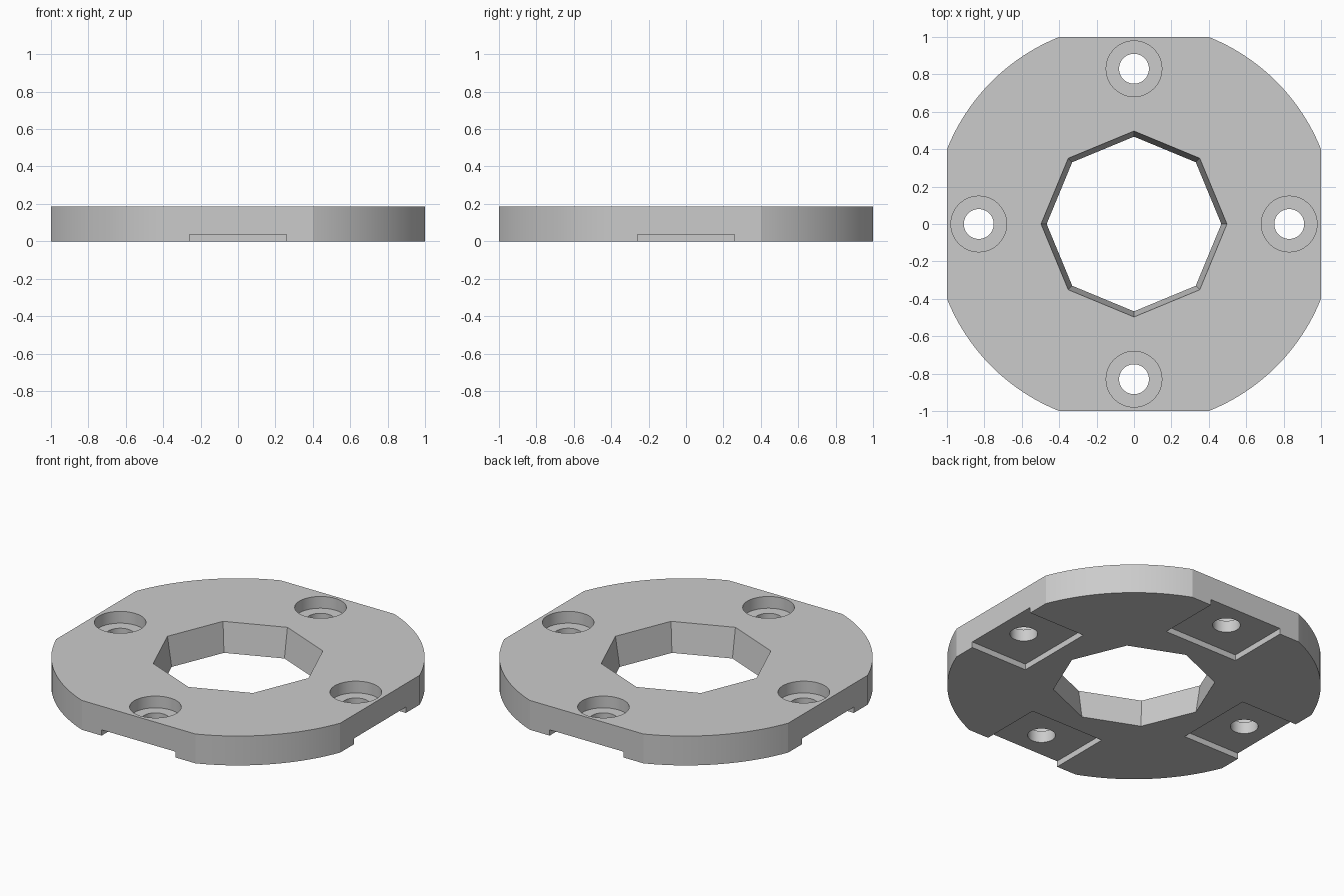
import bpy
import bmesh
from math import sin, cos, pi, asin, radians, hypot

HEIGHT = 0.187
FLAT_HALF = 0.4          # half length of each straight side
HOLE_AT = 0.83           # distance of the screw holes from the centre
BORE_DEPTH = 0.075
POCKET_DEPTH = 0.037
POCKET_HALF = 0.26
POCKET_INNER = 0.6

default = bpy.data.objects.get("Cube")
if default:
    bpy.data.objects.remove(default, do_unlink=True)

grey = bpy.data.materials.new("plain grey")
grey.use_nodes = True
colour = (0.6, 0.6, 0.6, 1)
grey.diffuse_color = colour
grey.node_tree.nodes["Principled BSDF"].inputs["Base Color"].default_value = colour


def ring(radius, sides, centre=(0, 0)):
    return [(centre[0] + radius * cos(2 * pi * i / sides),
             centre[1] + radius * sin(2 * pi * i / sides)) for i in range(sides)]


def prism(name, low, high, z0, z1):
    """Solid between two matching outlines at heights z0 and z1."""
    bm = bmesh.new()
    a = [bm.verts.new((x, y, z0)) for x, y in low]
    b = [bm.verts.new((x, y, z1)) for x, y in high]
    bm.faces.new(a[::-1])
    bm.faces.new(b)
    for i in range(len(a)):
        j = (i + 1) % len(a)
        bm.faces.new((a[i], a[j], b[j], b[i]))
    mesh = bpy.data.meshes.new(name)
    bm.to_mesh(mesh)
    bm.free()
    mesh.materials.append(grey)
    obj = bpy.data.objects.new(name, mesh)
    bpy.context.collection.objects.link(obj)
    return obj


def cut(target, cutter):
    cutter.hide_render = True
    mod = target.modifiers.new(cutter.name, "BOOLEAN")
    mod.operation = "DIFFERENCE"
    mod.solver = "EXACT"
    mod.object = cutter
    bpy.context.view_layer.objects.active = target
    bpy.ops.object.modifier_apply(modifier=mod.name)
    bpy.data.objects.remove(cutter, do_unlink=True)


# Round plate with four straight sides
radius = hypot(1, FLAT_HALF)
start = asin(FLAT_HALF / radius)
steps = 20
outline = []
for quarter in range(4):
    for i in range(steps + 1):
        angle = quarter * pi / 2 + start + (pi / 2 - 2 * start) * i / steps
        outline.append((radius * cos(angle), radius * sin(angle)))
plate = prism("mounting_plate", outline, outline, 0, HEIGHT)

# Tapered eight-sided centre opening, extended past both faces along its slope
top_radius, low_radius, over = 0.497, 0.467, 0.05
extra = (top_radius - low_radius) * over / HEIGHT
cut(plate, prism("centre_cutter", ring(low_radius - extra, 8),
                 ring(top_radius + extra, 8), -over, HEIGHT + over))

# Four screw holes, each with a counterbore above and a square pocket below
for i in range(4):
    c, s = round(cos(i * pi / 2)), round(sin(i * pi / 2))
    centre = (HOLE_AT * c, HOLE_AT * s)
    corners = [(POCKET_INNER, -POCKET_HALF), (1.2, -POCKET_HALF),
               (1.2, POCKET_HALF), (POCKET_INNER, POCKET_HALF)]
    pocket = [(x * c - y * s, x * s + y * c) for x, y in corners]
    cut(plate, prism("pocket_cutter", pocket, pocket, -over, POCKET_DEPTH))
    bore = ring(0.149, 48, centre)
    cut(plate, prism("bore_cutter", bore, bore, HEIGHT - BORE_DEPTH, HEIGHT + over))
    hole = ring(0.08, 48, centre)
    cut(plate, prism("hole_cutter", hole, hole, -over, HEIGHT + over))

# Smooth round walls, crisp edges
bpy.ops.object.select_all(action="DESELECT")
plate.select_set(True)
bpy.context.view_layer.objects.active = plate
bpy.ops.object.shade_smooth_by_angle(angle=radians(18))
